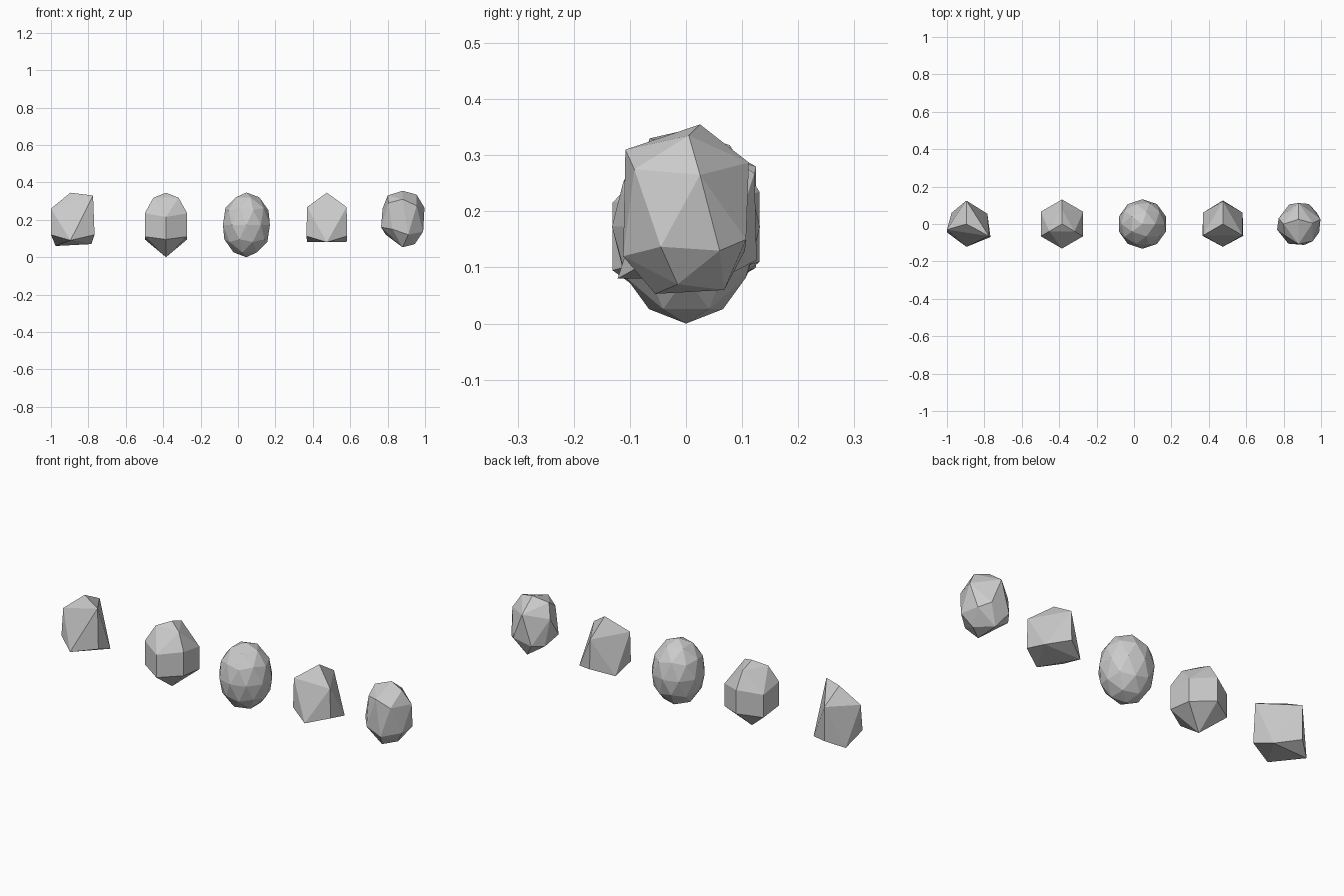
import bpy, bmesh
from math import radians, cos, sin

if "Cube" in bpy.data.objects:
    bpy.data.objects.remove(bpy.data.objects["Cube"])


def hull(name, x, points):
    """Flat-faced convex stone around the given points."""
    bm = bmesh.new()
    for p in points:
        bm.verts.new(p)
    bmesh.ops.convex_hull(bm, input=bm.verts[:])
    loose = [v for v in bm.verts if not v.link_faces]
    bmesh.ops.delete(bm, geom=loose, context='VERTS')
    bmesh.ops.dissolve_limit(bm, angle_limit=radians(3), verts=bm.verts[:], edges=bm.edges[:])
    bmesh.ops.recalc_face_normals(bm, faces=bm.faces[:])
    mesh = bpy.data.meshes.new(name)
    bm.to_mesh(mesh)
    bm.free()
    ob = bpy.data.objects.new(name, mesh)
    ob.location.x = x
    bpy.context.collection.objects.link(ob)
    return ob


def ring(r, z, start):
    """Three points around the vertical axis."""
    return [(r * cos(radians(start + a)), r * sin(radians(start + a)), z) for a in (0, 120, 240)]


# Leaning block stone at the left end
hull("leaning_stone", -0.88, [
    (-.016, 0, .345), (.105, -.065, .33), (-.12, -.03, .26), (-.016, .125, .28),
    (.113, -.07, .12), (-.12, -.045, .12), (-.016, -.122, .09), (-.016, .125, .10),
    (.096, .055, .07), (-.095, .06, .06)])

# Pointed many-sided stone
hull("pointed_stone", -0.385,
     [(0, 0, .345), (0, 0, 0)] + ring(.078, .318, 90)
     + ring(.131, .235, 90) + ring(.131, .215, 30)
     + ring(.131, .11, 90) + ring(.131, .095, 30))

# Rounded egg stone
bpy.ops.mesh.primitive_ico_sphere_add(subdivisions=2, radius=1, location=(.045, 0, .173))
egg = bpy.context.object
egg.name = "egg_stone"
egg.scale = (.132, .132, .173)

# Block stone with a peaked top and flat base
hull("block_stone", 0.475,
     [(0, 0, .345)] + ring(.122, .268, 90)
     + ring(.126, .113, 90) + ring(.122, .08, 30))

# Irregular faceted stone at the right end
hull("faceted_stone", 0.88, [
    (-.08, .0, .33), (0, .025, .355), (.075, .005, .335),
    (-.075, -.06, .29), (0, -.108, .31), (.075, -.092, .275),
    (.117, .025, .265), (-.107, .03, .26), (0, .112, .287),
    (.11, -.045, .137), (.098, .06, .13), (.055, .107, .15),
    (-.05, .105, .13), (-.115, -.03, .16), (-.09, .05, .12),
    (.03, -.112, .12), (-.055, -.105, .15), (0, -.055, .053),
    (.065, -.015, .07), (0, .068, .06)])
